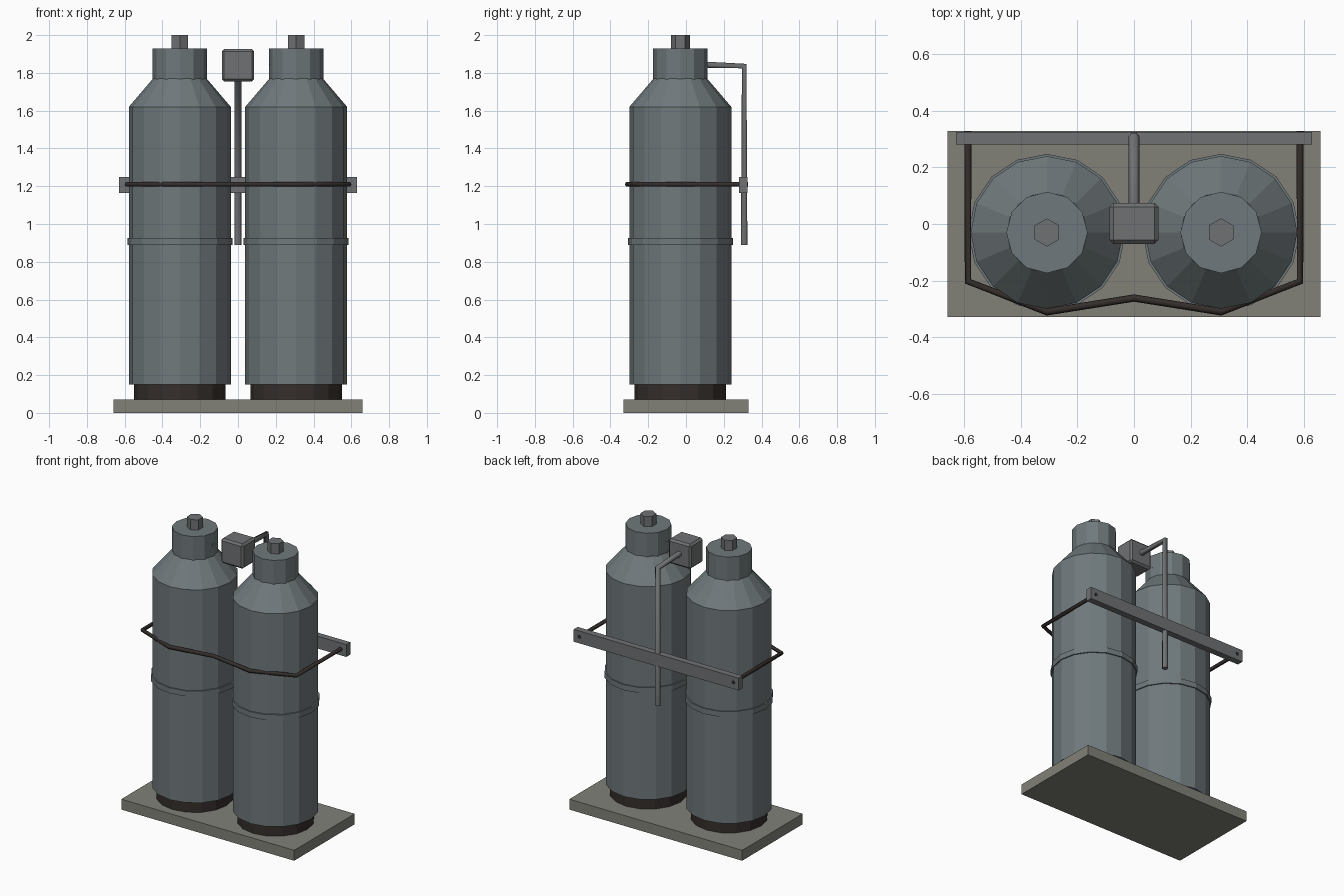
import bpy
from math import pi

if "Cube" in bpy.data.objects:
    bpy.data.objects.remove(bpy.data.objects["Cube"])


def material(name, rgb):
    m = bpy.data.materials.new(name)
    m.diffuse_color = (*rgb, 1)
    m.use_nodes = True
    m.node_tree.nodes["Principled BSDF"].inputs["Base Color"].default_value = m.diffuse_color
    return m


TANK = material("tank_paint", (0.16, 0.19, 0.20))
BASE = material("base_paint", (0.22, 0.22, 0.19))
METAL = material("bare_metal", (0.16, 0.165, 0.17))
DARK = material("dark_rubber", (0.035, 0.028, 0.025))


def box(name, x, y, z, mat, bevel=0):
    """Box from (min, max) pairs."""
    bpy.ops.mesh.primitive_cube_add(size=1, location=[sum(a) / 2 for a in (x, y, z)])
    o = bpy.context.object
    o.name = name
    o.scale = [a[1] - a[0] for a in (x, y, z)]
    bpy.ops.object.transform_apply(location=False, rotation=False, scale=True)
    o.data.materials.append(mat)
    if bevel:
        b = o.modifiers.new("Bevel", "BEVEL")
        b.width, b.segments = bevel, 1
    return o


def drum(name, x, y, z0, z1, r0, r1, sides, mat):
    """Upright faceted cylinder or cone section."""
    bpy.ops.mesh.primitive_cone_add(vertices=sides, radius1=r0, radius2=r1,
                                    depth=z1 - z0, location=(x, y, (z0 + z1) / 2))
    o = bpy.context.object
    o.name = name
    o.data.materials.append(mat)
    return o


def tube(name, points, radius, mat):
    """Six-sided tube along a path of straight runs."""
    c = bpy.data.curves.new(name, "CURVE")
    c.dimensions = "3D"
    c.bevel_depth, c.bevel_resolution, c.use_fill_caps = radius, 1, True
    s = c.splines.new("POLY")
    s.points.add(len(points) - 1)
    for p, co in zip(s.points, points):
        p.co = (*co, 1)
    o = bpy.data.objects.new(name, c)
    bpy.context.collection.objects.link(o)
    c.materials.append(mat)
    return o


# Base plate
box("base_plate", (-0.66, 0.66), (-0.33, 0.33), (0, 0.072), BASE)

# Two gas cylinders
CY = -0.03
for side, s in (("left", -1), ("right", 1)):
    x = s * 0.308
    for part, z0, z1, r0, r1, n, mat in (
        ("foot", 0.07, 0.155, 0.243, 0.243, 16, DARK),
        ("body", 0.15, 1.62, 0.27, 0.27, 16, TANK),
        ("band", 0.888, 0.926, 0.278, 0.278, 16, TANK),
        ("shoulder", 1.62, 1.77, 0.27, 0.142, 16, TANK),
        ("collar", 1.765, 1.93, 0.144, 0.144, 12, TANK),
        ("valve_stem", 1.92, 2.0, 0.05, 0.05, 6, METAL),
    ):
        drum(f"{side}_{part}", x, CY, z0, z1, r0, r1, n, mat)
    # Small outlet on the inner side of the collar
    bpy.ops.mesh.primitive_cylinder_add(vertices=6, radius=0.016, depth=0.08,
                                        location=(s * 0.206, CY, 1.845),
                                        rotation=(0, pi / 2, 0))
    bpy.context.object.name = f"{side}_outlet"
    bpy.context.object.data.materials.append(METAL)

# Regulator box and its feed pipe
box("regulator", (-0.086, 0.086), (-0.07, 0.074), (1.755, 1.926), METAL, 0.013)
tube("feed_pipe", [(0, 0.06, 1.845), (0, 0.308, 1.836), (0, 0.308, 0.89)], 0.0195, METAL)

# Rear rail and the retaining strap
box("rear_rail", (-0.63, 0.63), (0.281, 0.325), (1.165, 1.25), METAL)
half = [(0.588, 0.327), (0.588, -0.203), (0.308, -0.311)]
path = [(-x, y, 1.21) for x, y in half] + [(0, -0.262, 1.21)]
path += [(x, y, 1.21) for x, y in reversed(half)]
tube("retaining_strap", path, 0.013, DARK)
